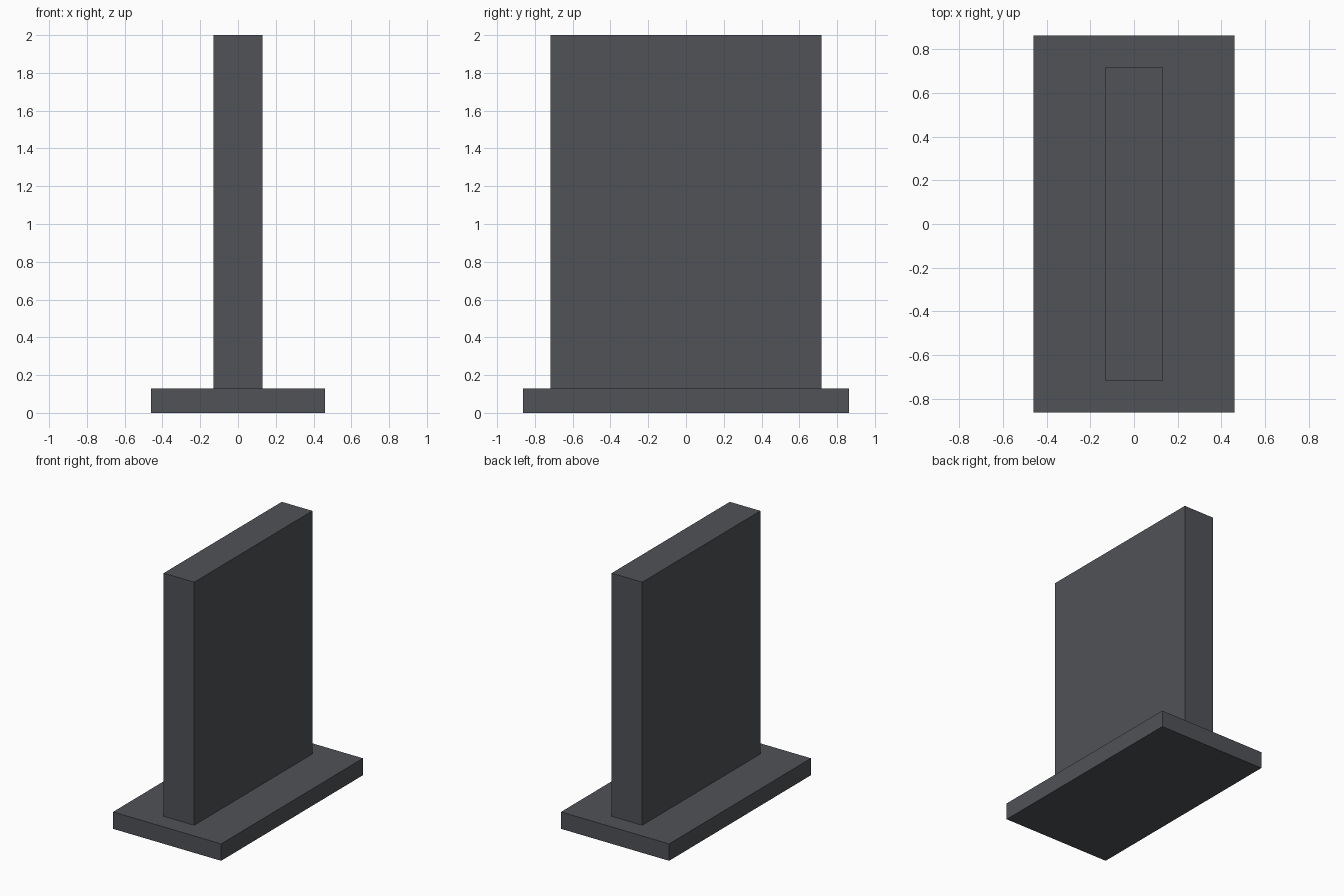
import bpy

if "Cube" in bpy.data.objects:
    bpy.data.objects.remove(bpy.data.objects["Cube"])

dark_grey = bpy.data.materials.new("dark_grey")
dark_grey.diffuse_color = (0.08, 0.085, 0.095, 1)
dark_grey.use_nodes = True
dark_grey.node_tree.nodes["Principled BSDF"].inputs["Base Color"].default_value = dark_grey.diffuse_color


def box(name, width, depth, bottom, top):
    """Flat-sided box centred on x and y, spanning bottom to top."""
    bpy.ops.mesh.primitive_cube_add(size=1, location=(0, 0, (bottom + top) / 2))
    obj = bpy.context.object
    obj.name = name
    obj.scale = (width, depth, top - bottom)
    bpy.ops.object.transform_apply(location=False, rotation=False, scale=True)
    obj.data.materials.append(dark_grey)
    return obj


BASE_TOP = 0.13

# Low rectangular plinth
box("base", 0.92, 1.724, 0, BASE_TOP)

# Upright slab standing on the plinth
box("slab", 0.26, 1.436, BASE_TOP, 2.0)
